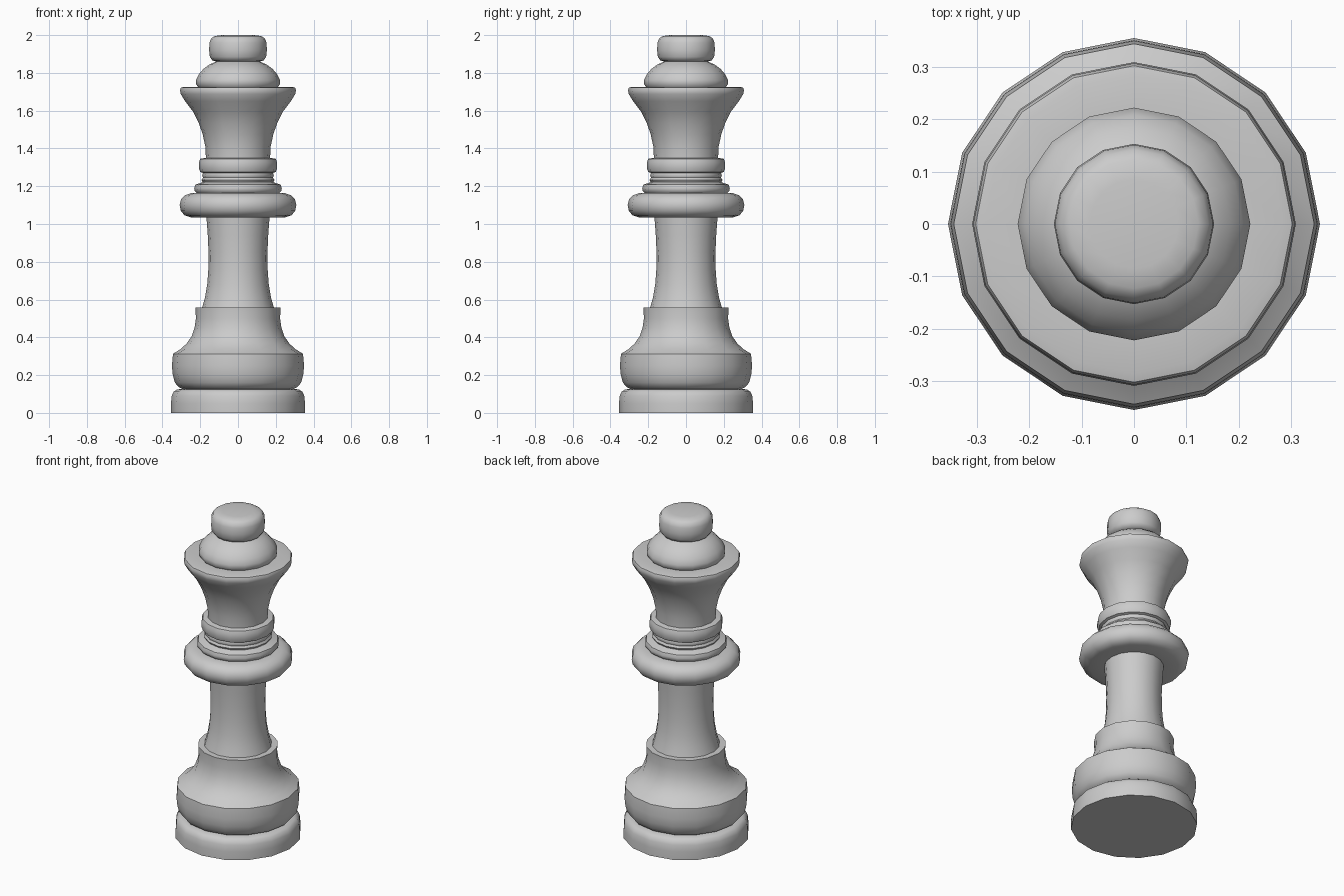
import bpy, bmesh
from math import pi, cos, sin, radians

SIDES = 16


def lathe(name, profile, angle=50):
    """Revolve (radius, z) points, listed bottom to top, around z."""
    bm = bmesh.new()
    rings = []
    for r, z in profile:
        if r == 0:
            rings.append([bm.verts.new((0, 0, z))])
        else:
            rings.append([bm.verts.new((r * cos(2 * pi * i / SIDES),
                                        r * sin(2 * pi * i / SIDES), z))
                          for i in range(SIDES)])
    for a, b in zip(rings, rings[1:]):
        for i in range(SIDES):
            j = (i + 1) % SIDES
            if len(a) == 1:
                bm.faces.new((a[0], b[j], b[i]))
            elif len(b) == 1:
                bm.faces.new((a[i], a[j], b[0]))
            else:
                bm.faces.new((a[i], a[j], b[j], b[i]))
    mesh = bpy.data.meshes.new(name)
    bm.to_mesh(mesh)
    bm.free()
    obj = bpy.data.objects.new(name, mesh)
    bpy.context.collection.objects.link(obj)
    bpy.ops.object.select_all(action='DESELECT')
    obj.select_set(True)
    bpy.context.view_layer.objects.active = obj
    bpy.ops.object.shade_smooth_by_angle(angle=radians(angle))
    return obj


# Foot disc with rounded top edge
lathe("foot", [(0, 0), (.355, 0), (.355, .05), (.351, .09), (.34, .113),
               (.322, .124), (.295, .127)])

# Bulging base that sweeps up to the lower shoulder
lathe("base", [(.295, .127), (.315, .137), (.334, .16), (.345, .20),
               (.35, .25), (.344, .313)])
lathe("base_sweep", [(.344, .313), (.305, .337), (.272, .367), (.246, .405),
                     (.23, .45), (.223, .50), (.225, .557), (.19, .557)])

# Waisted column
lathe("column", [(.19, .557), (.175, .61), (.163, .68), (.157, .76),
                 (.156, .85), (.16, .94), (.167, 1.035)])

# Stack of collar rings
lathe("collar", [(.167, 1.035), (.25, 1.035), (.283, 1.046), (.303, 1.07),
                 (.309, 1.10), (.302, 1.13), (.28, 1.152), (.25, 1.163),
                 (.22, 1.165)])
lathe("collar_step", [(.22, 1.165), (.23, 1.175), (.232, 1.19), (.226, 1.208),
                      (.20, 1.217), (.187, 1.222)])
lathe("thin_rings", [(.187, 1.222), (.193, 1.233), (.185, 1.246),
                     (.19, 1.258), (.185, 1.27)])
lathe("neck_ring", [(.185, 1.27), (.2, 1.275), (.207, 1.295), (.207, 1.325),
                    (.2, 1.345), (.17, 1.35)])

# Flared head with a flat rim
lathe("head", [(.17, 1.35), (.173, 1.41), (.187, 1.475), (.208, 1.535),
               (.238, 1.595), (.28, 1.65), (.303, 1.688), (.307, 1.708),
               (.302, 1.722), (.285, 1.726), (.212, 1.726)])

# Dome and rounded cap
lathe("dome", [(.212, 1.726), (.222, 1.74), (.222, 1.762), (.208, 1.792),
               (.184, 1.82), (.154, 1.843), (.115, 1.86)])
lathe("cap", [(.115, 1.86), (.136, 1.866), (.149, 1.885), (.153, 1.92),
              (.151, 1.96), (.142, 1.983), (.123, 1.995), (.085, 2.0),
              (0, 2.0)])
